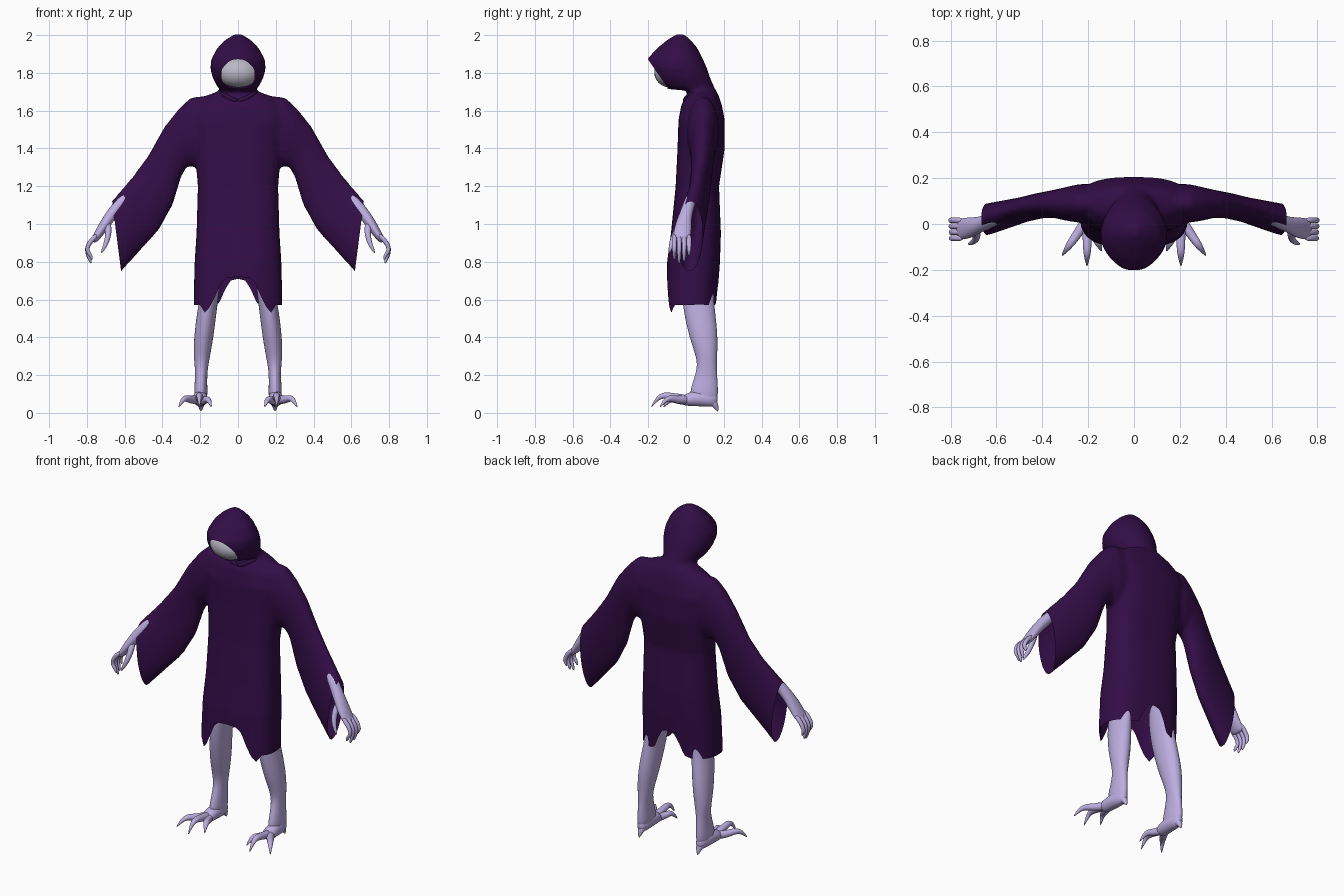
import bpy, bmesh
from math import cos, sin, pi
from mathutils import Vector

if "Cube" in bpy.data.objects:
    bpy.data.objects.remove(bpy.data.objects["Cube"])


def material(name, rgb):
    m = bpy.data.materials.new(name)
    m.use_nodes = True
    m.diffuse_color = (*rgb, 1)
    bsdf = m.node_tree.nodes["Principled BSDF"]
    bsdf.inputs["Base Color"].default_value = (*rgb, 1)
    bsdf.inputs["Roughness"].default_value = 0.8
    return m


ROBE = material("dark purple cloth", (0.033, 0.004, 0.062))
SKIN = material("lavender skin", (0.50, 0.42, 0.74))
FACE = material("pale grey face", (0.50, 0.48, 0.57))


def loft(bm, rings):
    """Closed skin through rings with equal point counts."""
    rows = [[bm.verts.new(p) for p in ring] for ring in rings]
    n = len(rows[0])
    for a, b in zip(rows, rows[1:]):
        for i in range(n):
            j = (i + 1) % n
            bm.faces.new((a[i], a[j], b[j], b[i]))
    bm.faces.new(rows[0])
    bm.faces.new(rows[-1])


def ring(c, u, v, n=12, power=1.0, point=0.0):
    """Oval round c; power squares it off, point narrows its -v end."""
    out = []
    for i in range(n):
        a = 2 * pi * i / n
        x, y = [abs(k) ** power * (1 if k > 0 else -1) for k in (cos(a), sin(a))]
        x *= 1 - point * max(0, -y) ** 2
        out.append(Vector(c) + Vector(u) * x + Vector(v) * y)
    return out


def tube(bm, path, side=1):
    """Tapered tube; path items are x, y, z, radius and optional second radius."""
    pts = [Vector((p[0] * side, p[1], p[2])) for p in path]
    run = (pts[-1] - pts[0]).normalized()
    ref = Vector((0, 1, 0)) if abs(run.y) < 0.7 else Vector((1, 0, 0))
    rings = []
    for i, p in enumerate(pts):
        t = (pts[min(i + 1, len(pts) - 1)] - pts[max(i - 1, 0)]).normalized()
        u = (ref - t * ref.dot(t)).normalized()
        rings.append(ring(p, u * path[i][3], t.cross(u) * path[i][-1], 10))
    loft(bm, rings)


def finish(name, bm, mat, subdiv=0):
    bmesh.ops.recalc_face_normals(bm, faces=bm.faces)
    me = bpy.data.meshes.new(name)
    bm.to_mesh(me)
    bm.free()
    me.materials.append(mat)
    ob = bpy.data.objects.new(name, me)
    bpy.context.collection.objects.link(ob)
    me.polygons.foreach_set("use_smooth", [True] * len(me.polygons))
    if subdiv:
        mod = ob.modifiers.new("smooth form", "SUBSURF")
        mod.levels = mod.render_levels = subdiv
    return ob


# Robe body and hood: height, half width, front y, back y
BODY = [(0.45, 0.235, -0.105, 0.16), (0.6, 0.235, -0.105, 0.165), (0.8, 0.23, -0.1, 0.18),
        (0.95, 0.22, -0.08, 0.185), (1.2, 0.213, -0.055, 0.175), (1.4, 0.23, -0.045, 0.205),
        (1.55, 0.25, -0.04, 0.205), (1.63, 0.24, -0.025, 0.19), (1.675, 0.18, 0.0, 0.175),
        (1.705, 0.1, 0.015, 0.16), (1.715, 0.1, -0.1, 0.155), (1.73, 0.112, -0.15, 0.147),
        (1.77, 0.133, -0.185, 0.13), (1.82, 0.147, -0.21, 0.113), (1.87, 0.143, -0.208, 0.092),
        (1.93, 0.112, -0.155, 0.062), (1.975, 0.068, -0.1, 0.025), (2.005, 0.02, -0.05, -0.01)]
# Sleeve: top x, z; bottom x, z; middle y, half thickness
SLEEVE = [(0.08, 1.69, 0.1, 1.3, 0.09, 0.08), (0.25, 1.67, 0.22, 1.3, 0.09, 0.085),
          (0.31, 1.615, 0.27, 1.305, 0.088, 0.075), (0.39, 1.515, 0.3, 1.25, 0.088, 0.062),
          (0.475, 1.365, 0.345, 1.1, 0.08, 0.056), (0.555, 1.255, 0.42, 0.965, 0.062, 0.055),
          (0.665, 1.125, 0.58, 0.79, 0.025, 0.068), (0.71, 1.08, 0.67, 0.69, 0.01, 0.07)]

bm = bmesh.new()
loft(bm, [ring((0, (f + b) / 2, z), (w, 0, 0), (0, (b - f) / 2, 0), 32,
               0.75 if z < 1.6 else 1, 0.25 if z > 1.71 else 0) for z, w, f, b in BODY])
for s in (1, -1):
    loft(bm, [ring((s * (tx + bx) / 2, y, (tz + bz) / 2),
                   (s * (tx - bx) / 2, 0, (tz - bz) / 2), (0, t, 0), 24)
              for tx, tz, bx, bz, y, t in SLEEVE])
robe = finish("hooded_robe", bm, ROBE)

# Fuse body, hood and sleeves into one soft skin
fuse = robe.modifiers.new("fuse", "REMESH")
fuse.mode, fuse.voxel_size = "VOXEL", 0.011
soft = robe.modifiers.new("soften", "SMOOTH")
soft.factor, soft.iterations = 0.5, 8
bpy.context.view_layer.update()
fused = bpy.data.meshes.new_from_object(robe.evaluated_get(bpy.context.evaluated_depsgraph_get()))
robe.modifiers.clear()


def interp(x, pts):
    for (x0, z0), (x1, z1) in zip(pts, pts[1:]):
        if x <= x1:
            return z0 + (z1 - z0) * (x - x0) / (x1 - x0)
    return pts[-1][1]


def hem(p):
    """Hem height: an arch front and back, with pointed front tips."""
    front = [(0, 0.72), (0.06, 0.715), (0.09, 0.69), (0.12, 0.62), (0.15, 0.56),
             (0.175, 0.53), (0.2, 0.57), (0.3, 0.575)]
    back = [(0, 0.71), (0.04, 0.7), (0.07, 0.65), (0.1, 0.58), (0.14, 0.57), (0.3, 0.575)]
    return interp(abs(p.x), front if p.y < 0.04 else back)


# Open the cuffs, hood and hem
bm = bmesh.new()
bm.from_mesh(fused)


def cut(keep, point, normal):
    faces = [f for f in bm.faces if keep(f.calc_center_median())]
    parts = set(faces) | {e for f in faces for e in f.edges} | {v for f in faces for v in f.verts}
    bmesh.ops.bisect_plane(bm, geom=list(parts), plane_co=point, plane_no=normal, clear_outer=True)


for s in (1, -1):
    cut(lambda c: c.x * s > 0.4, (s * 0.665, 0, 1.11), (s * 0.35, 0, -0.045))
cut(lambda c: c.z > 1.722 and c.y < 0, (0, -0.2, 1.87), (0, -0.16, -0.11))
low = [f for f in bm.faces if f.calc_center_median().z < hem(f.calc_center_median())
       and abs(f.calc_center_median().x) < 0.3]
bmesh.ops.delete(bm, geom=low, context="FACES")
for v in bm.verts:
    if v.is_boundary and v.co.z < 0.78 and abs(v.co.x) < 0.3:
        v.co.z = hem(v.co)
bm.to_mesh(robe.data)
bm.free()
robe.data.polygons.foreach_set("use_smooth", [True] * len(robe.data.polygons))

# Collar edge dipping to a point at the front
bm = bmesh.new()
for s in (1, -1):
    tube(bm, [(0.1, 0.05, 1.7, 0.012), (0.075, 0.015, 1.685, 0.012),
              (0.035, -0.005, 1.66, 0.012), (-0.003, -0.008, 1.65, 0.012)], s)
finish("collar", bm, ROBE, 1)

# Face inside the hood
bm = bmesh.new()
bmesh.ops.create_uvsphere(bm, u_segments=24, v_segments=16, radius=1)
for v in bm.verts:
    v.co = Vector((v.co.x * 0.115, v.co.y * 0.083 - 0.085, v.co.z * 0.08 + 1.803))
finish("face", bm, FACE)

for s, side in ((1, "left"), (-1, "right")):
    # Leg and foot
    bm = bmesh.new()
    tube(bm, [(0.13, 0.06, 0.85, 0.09, 0.05), (0.145, 0.06, 0.66, 0.09, 0.05),
              (0.163, 0.068, 0.55, 0.088, 0.054), (0.182, 0.095, 0.4, 0.08, 0.055),
              (0.193, 0.112, 0.29, 0.056, 0.045), (0.194, 0.11, 0.22, 0.056, 0.033),
              (0.197, 0.1, 0.14, 0.075, 0.036), (0.197, 0.09, 0.05, 0.085, 0.04)], s)
    tube(bm, [(0.196, 0.17, 0.065, 0.022, 0.035), (0.198, 0.11, 0.075, 0.04, 0.046),
              (0.2, 0.04, 0.078, 0.042, 0.044), (0.205, -0.03, 0.06, 0.04, 0.026)], s)
    # Heel spur
    tube(bm, [(0.196, 0.12, 0.07, 0.03), (0.196, 0.155, 0.05, 0.022),
              (0.196, 0.17, 0.006, 0.003)], s)
    finish(side + "_leg", bm, SKIN, 2)

    # Clawed toes fanning out from the foot
    bm = bmesh.new()
    for x, y, top in ((0.14, -0.12, 0.075), (0.205, -0.185, 0.095), (0.315, -0.14, 0.08)):
        def along(k):
            return 0.203 + (x - 0.203) * k, 0.02 + (y - 0.02) * k
        tube(bm, [(*along(0), 0.07, 0.028), (*along(0.4), top - 0.012, 0.021),
                  (*along(0.65), top, 0.019), (*along(0.82), top - 0.012, 0.013),
                  (*along(1), 0.028, 0.002)], s)
    finish(side + "_toes", bm, SKIN, 2)

    # Forearm, palm, fingers and thumb
    bm = bmesh.new()
    tube(bm, [(0.57, 0.04, 1.17, 0.035, 0.035), (0.665, 0.0, 1.06, 0.032, 0.032),
              (0.71, -0.015, 0.99, 0.048, 0.03), (0.75, -0.022, 0.93, 0.05, 0.022),
              (0.77, -0.022, 0.905, 0.045, 0.016)], s)
    for i, y in enumerate((0.016, -0.01, -0.036, -0.062)):
        tip = (0.83, 0.8, 0.79, 0.81)[i]
        tube(bm, [(0.745, y, 0.945, 0.014), (0.79, y, 0.9, 0.0135), (0.802, y, 0.86, 0.012),
                  (0.797 - i * 0.006, y, tip + 0.025, 0.01), (0.79 - i * 0.006, y, tip, 0.005)], s)
    tube(bm, [(0.69, -0.02, 1.01, 0.022), (0.684, -0.06, 0.945, 0.017),
              (0.7, -0.08, 0.89, 0.013), (0.725, -0.088, 0.845, 0.005)], s)
    finish(side + "_hand", bm, SKIN, 2)
